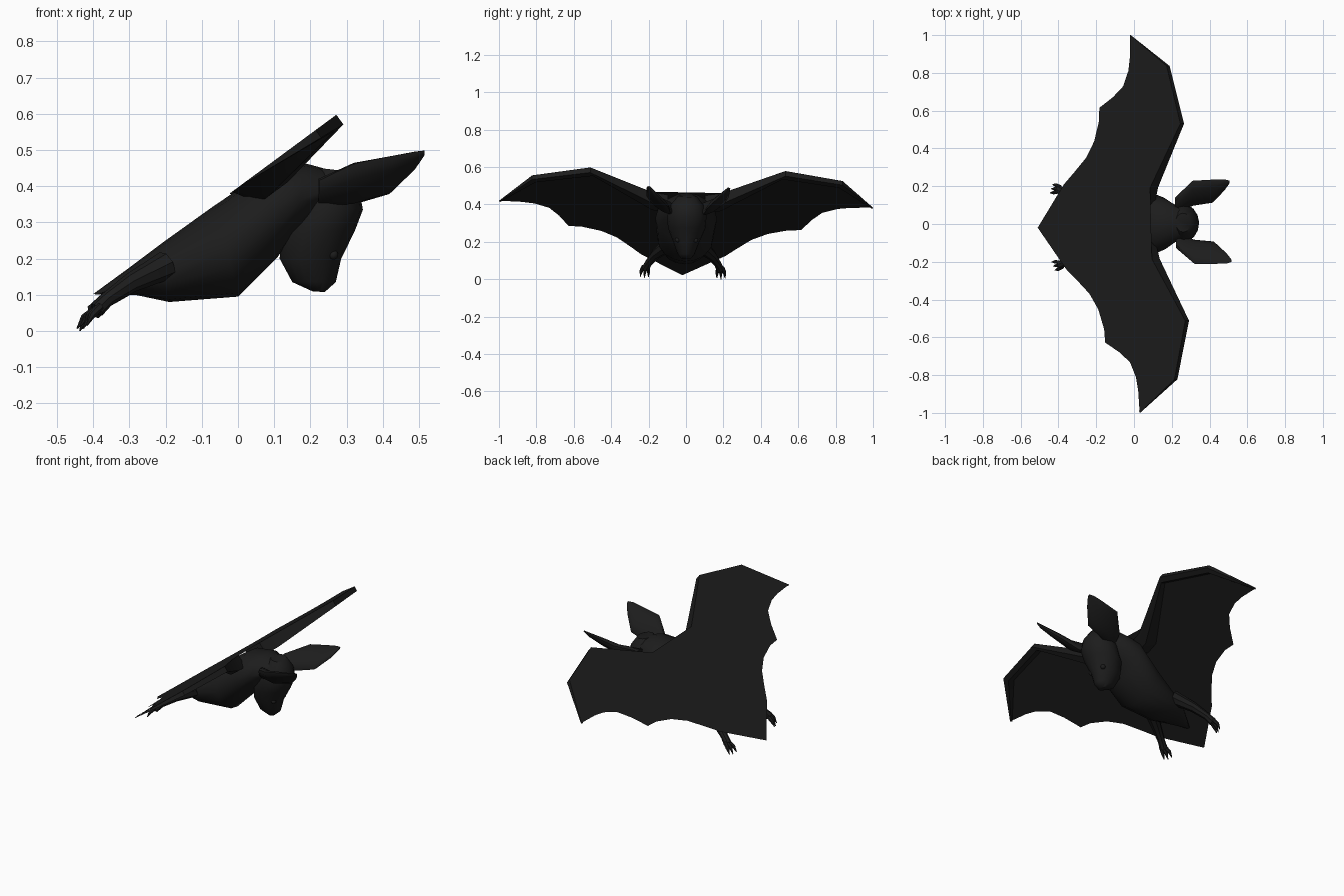
import bpy, bmesh, math
from mathutils import Vector, Matrix

if "Cube" in bpy.data.objects:
    bpy.data.objects.remove(bpy.data.objects["Cube"])

fur = bpy.data.materials.new("charcoal")
fur.diffuse_color = (0.012, 0.012, 0.012, 1)
fur.use_nodes = True
fur.node_tree.nodes["Principled BSDF"].inputs["Base Color"].default_value = fur.diffuse_color

SLOPE, HEIGHT = 0.738, 0.398                       # tilted plane of the wings
N = Vector((-SLOPE, 0, 1)).normalized()
PIVOT = Matrix.Translation((0, 0, HEIGHT))
TURN = PIVOT @ Matrix.Rotation(0.031, 4, N) @ PIVOT.inverted()   # slight bank of the whole bat


def on_plane(x, y):
    return Vector((x, y, HEIGHT + SLOPE * x))


def finish(name, bm, angle=40, fix=True):
    if fix:
        bmesh.ops.recalc_face_normals(bm, faces=bm.faces)
    bm.transform(TURN)
    me = bpy.data.meshes.new(name)
    bm.to_mesh(me)
    bm.free()
    me.materials.append(fur)
    ob = bpy.data.objects.new(name, me)
    bpy.context.collection.objects.link(ob)
    bpy.ops.object.select_all(action='DESELECT')
    ob.select_set(True)
    bpy.context.view_layer.objects.active = ob
    bpy.ops.object.shade_smooth_by_angle(angle=math.radians(angle))
    return ob


def skin(bm, rings):
    """Join rings of points into a closed tube."""
    loops = [[bm.verts.new(p) for p in r] for r in rings]
    n = len(loops[0])
    for a, b in zip(loops, loops[1:]):
        for i in range(n):
            j = (i + 1) % n
            bm.faces.new((a[i], a[j], b[j], b[i]))
    bm.faces.new(loops[0])
    bm.faces.new(loops[-1])


def ellipse(c, u, v, n=12):
    c, u, v = Vector(c), Vector(u), Vector(v)
    return [c + u * math.cos(2 * math.pi * i / n) + v * math.sin(2 * math.pi * i / n)
            for i in range(n)]


def side_loft(name, rows):
    """Rows: one profile point, the opposite profile point, half width."""
    rings = []
    for (x0, z0), (x1, z1), w in rows:
        rings.append(ellipse(((x0 + x1) / 2, 0, (z0 + z1) / 2),
                             ((x0 - x1) / 2, 0, (z0 - z1) / 2), (0, w, 0), 16))
    bm = bmesh.new()
    skin(bm, rings)
    return finish(name, bm, 50)


def limb(bm, points, radii, n=8):
    rings = []
    for i, p in enumerate(points):
        d = Vector(points[min(i + 1, len(points) - 1)]) - Vector(points[max(i - 1, 0)])
        u = d.cross(Vector((0, 1, 0))).normalized()
        v = d.cross(u).normalized()
        rings.append(ellipse(p, u * radii[i], v * radii[i], n))
    skin(bm, rings)


# Torso, from rump to neck
side_loft("torso", [
    ((-0.40, 0.102), (-0.38, 0.10), 0.012),
    ((-0.30, 0.175), (-0.285, 0.10), 0.08),
    ((-0.20, 0.25), (-0.19, 0.08), 0.115),
    ((-0.07, 0.343), (0.0, 0.095), 0.15),
    ((0.08, 0.445), (0.11, 0.205), 0.165),
    ((0.19, 0.462), (0.14, 0.25), 0.135),
    ((0.27, 0.44), (0.18, 0.28), 0.09)])

# Head, from crown down to muzzle
side_loft("head", [
    ((0.22, 0.45), (0.30, 0.44), 0.05),
    ((0.175, 0.40), (0.335, 0.39), 0.09),
    ((0.15, 0.34), (0.345, 0.335), 0.105),
    ((0.12, 0.27), (0.322, 0.275), 0.10),
    ((0.115, 0.20), (0.285, 0.20), 0.07),
    ((0.15, 0.135), (0.27, 0.135), 0.046),
    ((0.205, 0.11), (0.24, 0.108), 0.024)])

# Wing membrane: one thin sheet across both sides and the tail
LEAD = [(0.09, 0.19), (0.258, 0.522), (0.193, 0.83), (0.005, 1.0)]
TRAIL = [(0.0, 0.88), (-0.01, 0.81), (-0.04, 0.73), (-0.095, 0.675), (-0.168, 0.622),
         (-0.172, 0.55), (-0.20, 0.445), (-0.245, 0.36), (-0.31, 0.285), (-0.365, 0.225)]
half = LEAD + TRAIL
outline = half + [(-0.51, 0)] + [(x, -y) for x, y in reversed(half)]
bm = bmesh.new()
f = bm.faces.new([bm.verts.new(on_plane(x, y)) for x, y in outline])
f.normal_update()
if f.normal.z < 0:
    f.normal_flip()
bmesh.ops.triangulate(bm, faces=[f])
finish("wing_membrane", bm, fix=False)

# Arm bones under the leading edge: depth and inward offset at each joint
BONE = [(0.07, -0.09, -0.01), (0.033, -0.04, -0.025), (0.026, -0.035, -0.03), (0.004, -0.004, -0.01)]
for s, side in ((1, "left"), (-1, "right")):
    bm = bmesh.new()
    rings = []
    for (x, y), (d, ix, iy) in zip([(0.07, 0.10)] + LEAD, BONE[:1] + BONE):
        a = on_plane(x, y * s) - N * 0.001
        b = on_plane(x + ix, (y + iy) * s) - N * 0.001
        rings.append([a, a - N * d, a.lerp(b, 0.6) - N * d, b])
    skin(bm, rings)
    finish("arm_bone_" + side, bm, 35)

    # Ear: flattened leaf leaning outward
    bm = bmesh.new()
    rows = [((0.22, 0.09, 0.38), 0.04, 0.025), ((0.315, 0.155, 0.405), 0.065, 0.024),
            ((0.42, 0.163, 0.43), 0.06, 0.018), ((0.485, 0.195, 0.468), 0.028, 0.01),
            ((0.51, 0.208, 0.488), 0.007, 0.004)]
    skin(bm, [ellipse((c[0], c[1] * s, c[2]), (0, u * s, u * 0.82), (0, v * 0.7 * s, -v * 0.8))
              for c, u, v in rows])
    finish("ear_" + side, bm)

    # Leg with three claws
    bm = bmesh.new()
    limb(bm, [(-0.20, 0.09 * s, 0.18), (-0.30, 0.15 * s, 0.13),
              (-0.365, 0.185 * s, 0.085), (-0.395, 0.20 * s, 0.055)],
         [0.04, 0.027, 0.02, 0.022])
    for t in (-1, 0, 1):
        limb(bm, [(-0.385, (0.20 + 0.01 * t) * s, 0.065),
                  (-0.415 + 0.006 * t, (0.203 + 0.02 * t) * s, 0.04),
                  (-0.432 + 0.008 * t, (0.205 + 0.022 * t) * s, 0.004 + 0.006 * abs(t))],
             [0.012, 0.010, 0.002], 6)
    finish("leg_" + side, bm)

    # Eye
    bm = bmesh.new()
    bmesh.ops.create_uvsphere(bm, u_segments=10, v_segments=6, radius=0.014,
                              matrix=Matrix.Translation((0.262, 0.048 * s, 0.21)))
    finish("eye_" + side, bm, 60)
